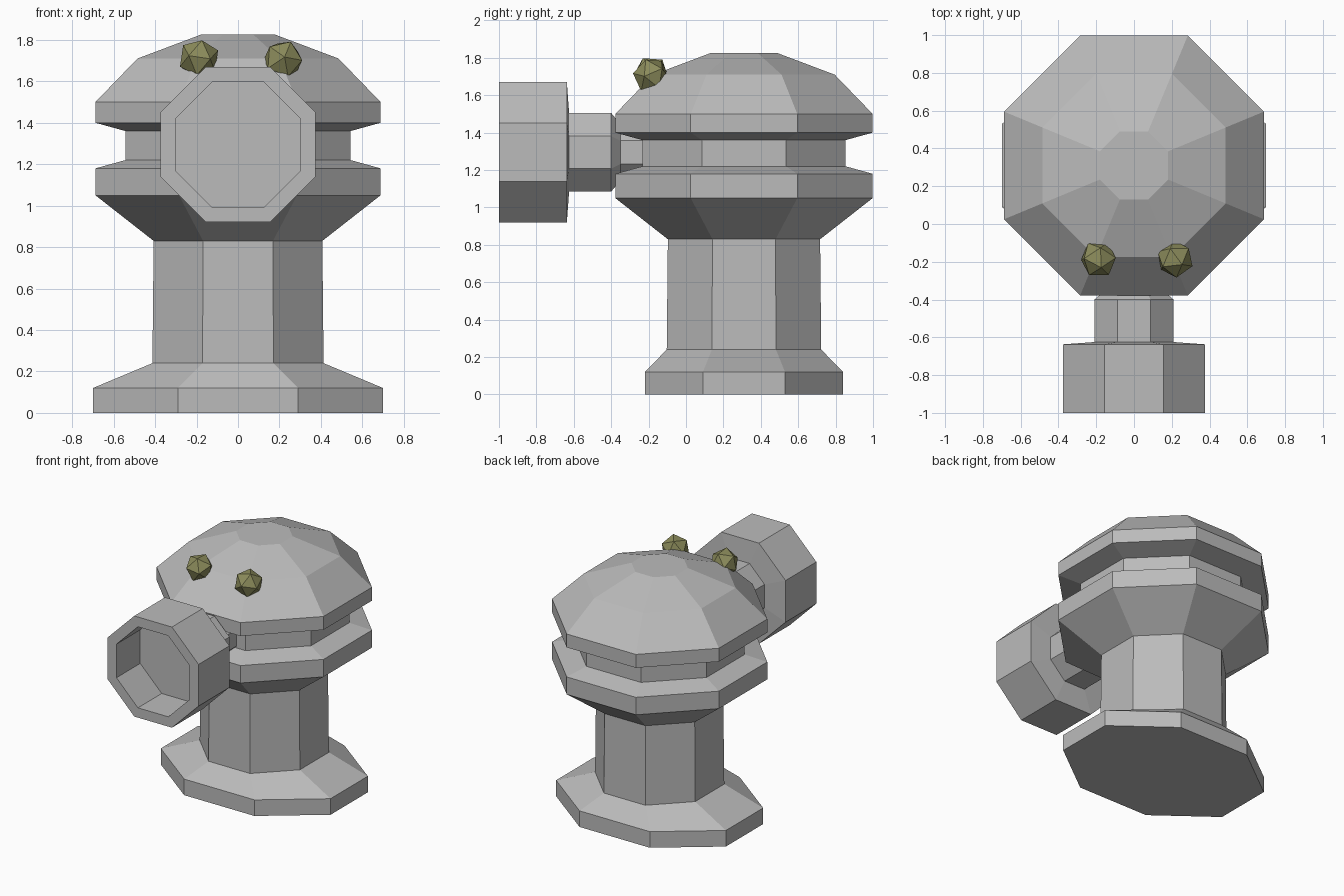
import bpy, bmesh, math
from mathutils import Matrix, Vector

cube = bpy.data.objects.get("Cube")
if cube:
    bpy.data.objects.remove(cube, do_unlink=True)

SIDES = 8
BODY_Y = 0.31
BARREL_Z = 1.295


def material(name, rgb):
    mat = bpy.data.materials.new(name)
    mat.use_nodes = True
    mat.diffuse_color = (*rgb, 1)
    bsdf = mat.node_tree.nodes["Principled BSDF"]
    bsdf.inputs["Base Color"].default_value = (*rgb, 1)
    return mat


def finish(name, bm, mat):
    mesh = bpy.data.meshes.new(name)
    bm.to_mesh(mesh)
    bm.free()
    mesh.materials.append(mat)
    obj = bpy.data.objects.new(name, mesh)
    bpy.context.collection.objects.link(obj)
    return obj


def octagon_loft(name, rings, mat, frame, cap_start=True, cap_end=True):
    """Join octagons given as (half width, half depth, height)."""
    bm = bmesh.new()
    stretch = 1 / math.cos(math.pi / SIDES)
    loops = []
    for half_x, half_y, h in rings:
        loop = []
        for i in range(SIDES):
            a = math.tau * (i + 0.5) / SIDES
            point = Vector((half_x * stretch * math.cos(a), half_y * stretch * math.sin(a), h))
            loop.append(bm.verts.new(frame @ point))
        loops.append(loop)
    for low, high in zip(loops, loops[1:]):
        for i in range(SIDES):
            j = (i + 1) % SIDES
            bm.faces.new((low[i], low[j], high[j], high[i]))
    if cap_start:
        bm.faces.new(loops[0][::-1])
    if cap_end:
        bm.faces.new(loops[-1])
    return finish(name, bm, mat)


def round_rings(profile):
    return [(r, r, h) for r, h in profile]


grey = material("light grey metal", (0.50, 0.50, 0.50))
olive = material("olive", (0.26, 0.26, 0.105))
upright = Matrix.Translation((0, BODY_Y, 0))

# Foot, wider than deep, narrowing up to the column
octagon_loft("foot", [(0.70, 0.53, 0), (0.70, 0.53, 0.12), (0.413, 0.413, 0.24)],
             grey, upright, cap_end=False)

# Column
octagon_loft("column", round_rings([(0.413, 0.24), (0.407, 0.83)]),
             grey, upright, cap_start=False, cap_end=False)

# Head: flared collar, groove and faceted dome
head = [(0.407, 0.83), (0.688, 1.05), (0.688, 1.18), (0.543, 1.22), (0.543, 1.36),
        (0.688, 1.40), (0.688, 1.50), (0.485, 1.71), (0.18, 1.825)]
octagon_loft("head", round_rings(head), grey, upright, cap_start=False)

# Barrel: stem, thick neck and wide hollow muzzle, running towards the front
forward = Matrix.Translation((0, 0, BARREL_Z)) @ Matrix.Rotation(math.pi / 2, 4, "X")
barrel = [(0.15, 0.20), (0.15, 0.35), (0.21, 0.40), (0.21, 0.625), (0.375, 0.637),
          (0.375, 1.0), (0.302, 1.0), (0.302, 0.72)]
octagon_loft("barrel", round_rings(barrel), grey, forward)

# Eyes: small icosahedra on the front of the dome
for name, x, z, turn in (("right_eye", -0.188, 1.71, 0.3), ("left_eye", 0.217, 1.703, 0.9)):
    bm = bmesh.new()
    place = (Matrix.Translation((x, -0.185, z)) @ Matrix.Rotation(turn, 4, "Z")
             @ Matrix.Rotation(0.5, 4, "X"))
    bmesh.ops.create_icosphere(bm, subdivisions=1, radius=0.1, matrix=place)
    finish(name, bm, olive)
